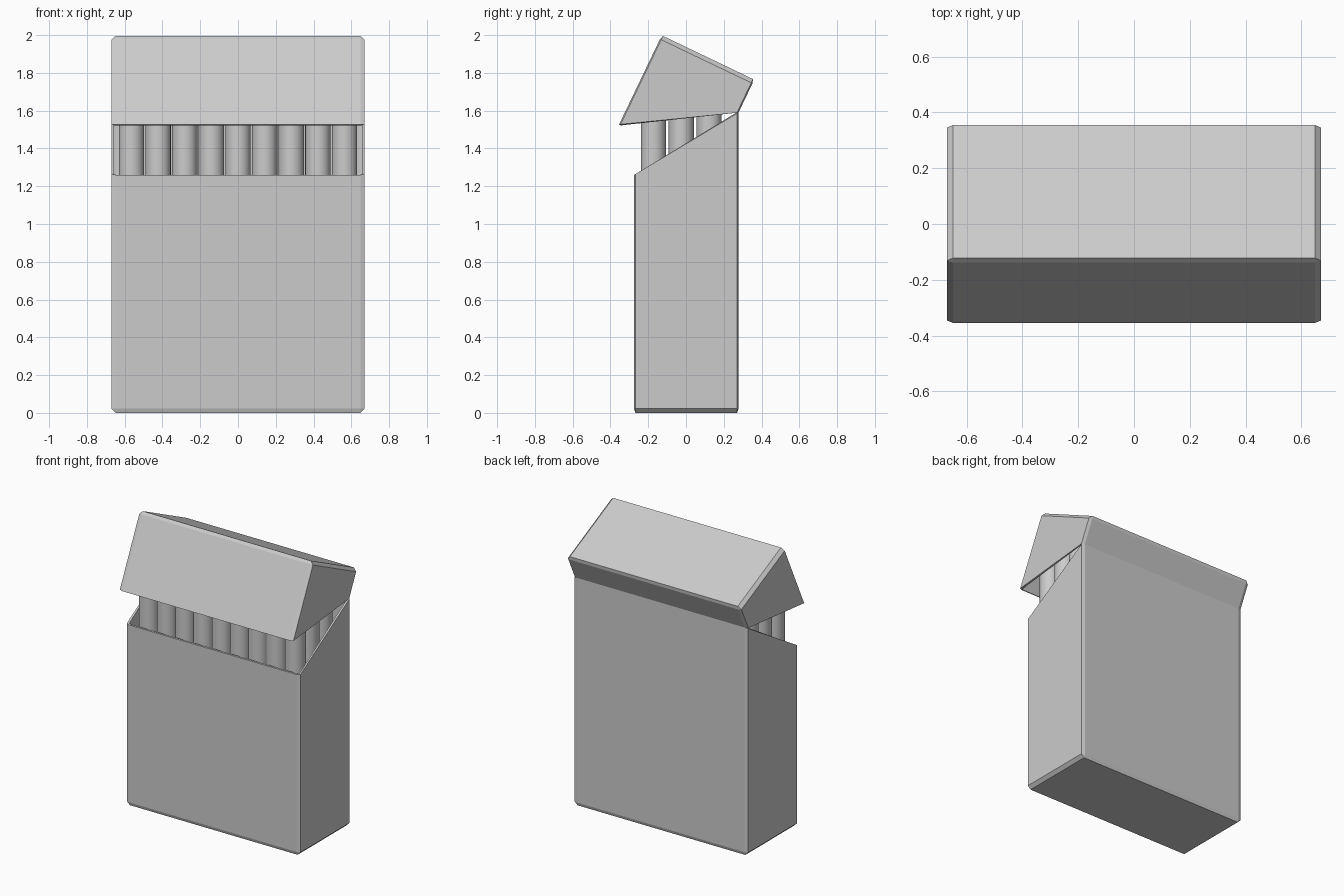
import bpy, bmesh, math

if "Cube" in bpy.data.objects:
    bpy.data.objects.remove(bpy.data.objects["Cube"])

HALF_W = 0.67
HINGE_Y, HINGE_Z = 0.278, 1.59
SQUASH = 3.0  # chamfers are narrower along the depth


def open_carton(name, profile, chamfer, wall):
    """Extrude a y-z profile across x; its last side is the opening."""
    bm = bmesh.new()
    rings = [[bm.verts.new((x, y * SQUASH, z)) for y, z in profile]
             for x in (-HALF_W, HALF_W)]
    n = len(profile)
    for ring in rings:
        bm.faces.new(ring)
    for i in range(n):
        j = (i + 1) % n
        f = bm.faces.new((rings[0][i], rings[0][j], rings[1][j], rings[1][i]))
    opening = f
    bmesh.ops.recalc_face_normals(bm, faces=bm.faces[:])
    bmesh.ops.delete(bm, geom=[opening], context='FACES_ONLY')
    edges = [e for e in bm.edges if not e.is_boundary]
    bmesh.ops.bevel(bm, geom=edges, offset=chamfer, segments=1,
                    affect='EDGES', profile=0.5, clamp_overlap=True)
    for v in bm.verts:
        v.co.y /= SQUASH
    me = bpy.data.meshes.new(name)
    bm.to_mesh(me)
    bm.free()
    ob = bpy.data.objects.new(name, me)
    bpy.context.collection.objects.link(ob)
    m = ob.modifiers.new("wall", 'SOLIDIFY')
    m.thickness = wall
    m.offset = -1
    return ob


# Lower carton with a sloping mouth
open_carton("carton_body", [(-0.275, 1.26), (-0.275, 0), (HINGE_Y, 0),
                            (HINGE_Y, HINGE_Z)], 0.022, 0.015)

# Flip lid, tilted back about the hinge
lid = open_carton("flip_lid", [(-0.543, -0.33), (-0.543, 0.193),
                               (0, 0.193), (0, 0)], 0.022, 0.015)
lid.location = (0, HINGE_Y, HINGE_Z)
lid.rotation_euler.x = math.radians(-25.6)

# Three rows of nine sticks
stick_mesh = None
bottom, top = 0.02, 1.70
for row in range(3):
    for col in range(9):
        pos = ((col - 4) * 0.141, -0.172 + row * 0.147, (bottom + top) / 2)
        if stick_mesh is None:
            bpy.ops.mesh.primitive_cylinder_add(vertices=32, radius=0.067,
                                                depth=top - bottom, location=pos)
            ob = bpy.context.object
            bpy.ops.object.shade_smooth_by_angle(angle=math.radians(40))
            stick_mesh = ob.data
        else:
            ob = bpy.data.objects.new("stick", stick_mesh)
            ob.location = pos
            bpy.context.collection.objects.link(ob)
        ob.name = f"stick_{row}_{col}"
